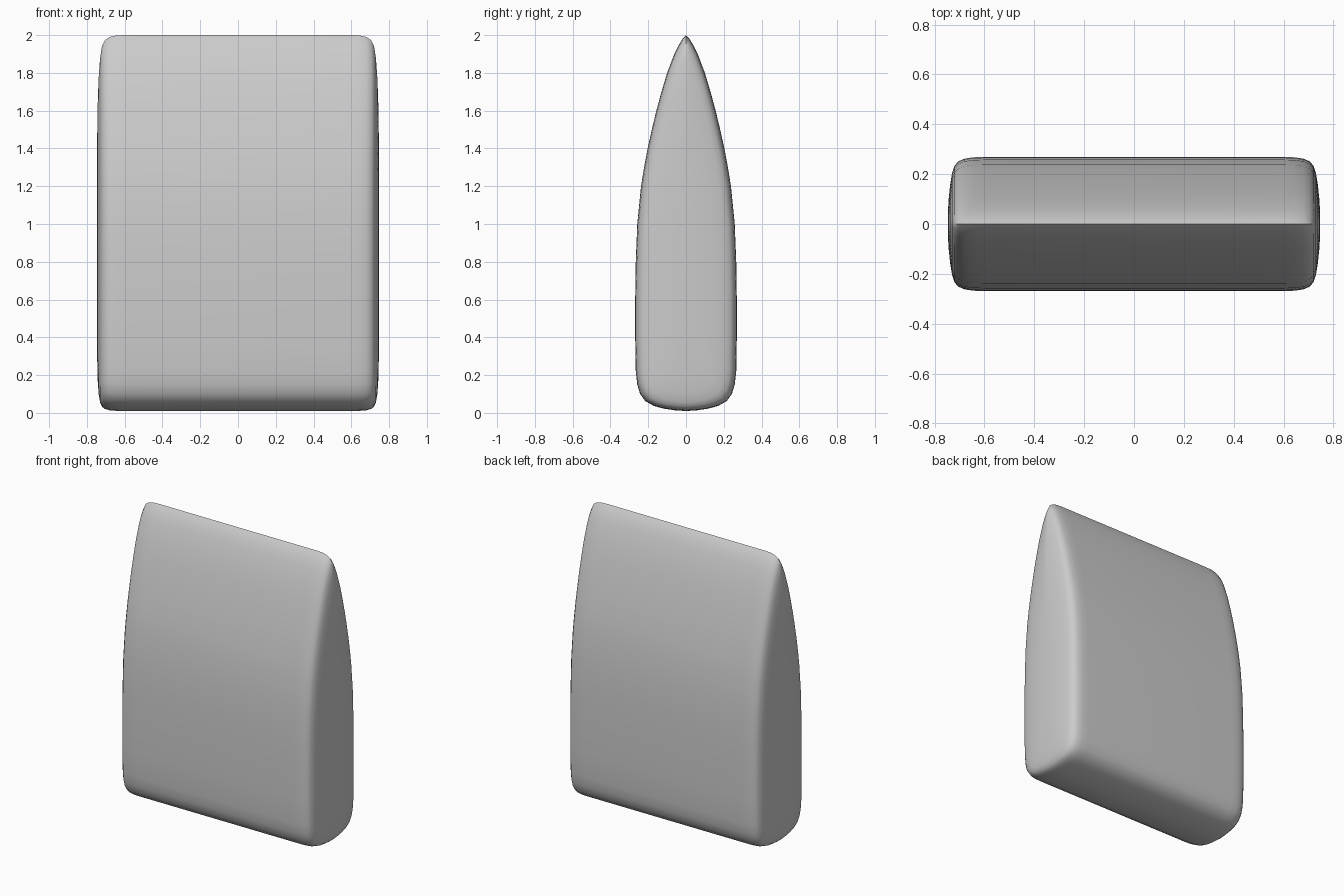
import bpy, bmesh, math

if "Cube" in bpy.data.objects:
    bpy.data.objects.remove(bpy.data.objects["Cube"])

# Half of the side profile: (half thickness, height), bottom to ridge
half = [(0, .01), (.06, .014), (.12, .023), (.17, .037), (.215, .062),
        (.243, .1), (.258, .15), (.266, .22), (.269, .4), (.269, .6),
        (.266, .8), (.258, 1.0), (.238, 1.2), (.222, 1.3), (.203, 1.4),
        (.181, 1.5), (.157, 1.6), (.13, 1.7), (.1, 1.8), (.062, 1.9),
        (.04, 1.945), (.018, 1.98), (0, 2.0)]
profile = half + [(-y, z) for y, z in half[-2:0:-1]]

# Rounded end: (x, thickness scale, bottom, top)
end = [(.6, 1, .01, 2.0), (.645, .995, .011, 1.998), (.68, .975, .014, 1.99),
       (.705, .935, .021, 1.973), (.72, .87, .033, 1.942),
       (.73, .76, .055, 1.88), (.738, .58, .1, 1.77),
       (.744, .36, .19, 1.6), (.747, .15, .4, 1.3)]
sections = [(-x, s, b, t) for x, s, b, t in reversed(end)] + end

# Loft the profile along x and cap both ends
bm = bmesh.new()
rings = []
for x, s, b, t in sections:
    rings.append([bm.verts.new((x, y * s, b + (z - .01) / 1.99 * (t - b)))
                  for y, z in profile])
n = len(profile)
for r0, r1 in zip(rings, rings[1:]):
    for i in range(n):
        j = (i + 1) % n
        bm.faces.new((r0[i], r0[j], r1[j], r1[i]))
bm.faces.new(rings[0])
bm.faces.new(rings[-1])
bmesh.ops.recalc_face_normals(bm, faces=bm.faces)

mesh = bpy.data.meshes.new("wedge_block")
bm.to_mesh(mesh)
bm.free()
wedge = bpy.data.objects.new("wedge_block", mesh)
bpy.context.collection.objects.link(wedge)

# Smooth body with a crisp top ridge
bpy.context.view_layer.objects.active = wedge
wedge.select_set(True)
bpy.ops.object.shade_smooth_by_angle(angle=math.radians(45))
